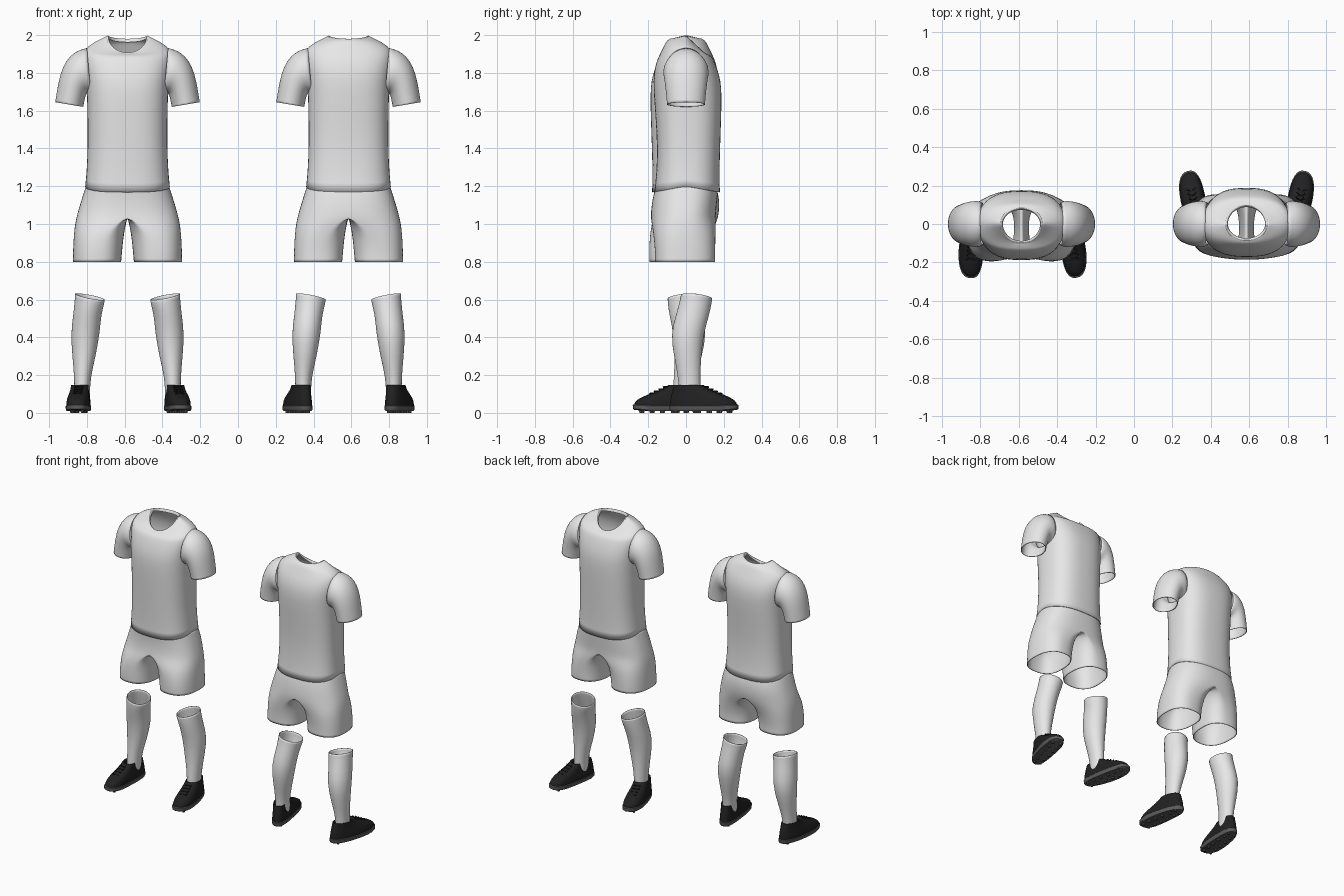
import bpy, bmesh, math
from mathutils import Matrix, Vector

if "Cube" in bpy.data.objects:
    bpy.data.objects.remove(bpy.data.objects["Cube"])


def material(name, rgb):
    m = bpy.data.materials.new(name)
    m.diffuse_color = (*rgb, 1)
    m.use_nodes = True
    m.node_tree.nodes["Principled BSDF"].inputs["Base Color"].default_value = m.diffuse_color
    return m


FABRIC = material("light fabric", (0.8, 0.8, 0.8))
BLACK = material("black upper", (0.015, 0.015, 0.015))
SOLE = material("dark grey sole", (0.11, 0.11, 0.11))
N = 36


def spow(v, e):
    return math.copysign(abs(v) ** e, v)


def oval(z, hx, yf, yb, n=2.0, dipf=0.0, dipb=0.0, count=N):
    """Superellipse ring with separate front and back depth; dips lower it at front and back."""
    pts = []
    for i in range(count):
        a = 2 * math.pi * i / count
        c, s = spow(math.cos(a), 2 / n), spow(math.sin(a), 2 / n)
        y = s * yb if s > 0 else -s * yf
        pts.append(Vector((hx * c, y, z - (dipb * s if s > 0 else -dipf * s))))
    return pts


def finish(name, bm, mat, place, thick=0.0, sub=0):
    bmesh.ops.recalc_face_normals(bm, faces=bm.faces)
    me = bpy.data.meshes.new(name)
    bm.to_mesh(me)
    bm.free()
    me.materials.append(mat)
    ob = bpy.data.objects.new(name, me)
    bpy.context.collection.objects.link(ob)
    ob.matrix_world = place
    bpy.ops.object.select_all(action='DESELECT')
    ob.select_set(True)
    bpy.context.view_layer.objects.active = ob
    if sub:
        for p in me.polygons:
            p.use_smooth = True
        ob.modifiers.new("smooth", 'SUBSURF').levels = sub
        ob.modifiers["smooth"].render_levels = sub
    else:
        bpy.ops.object.shade_smooth_by_angle(angle=math.radians(40))
    if thick:
        m = ob.modifiers.new("cloth", 'SOLIDIFY')
        m.thickness, m.offset = thick, -1
    return ob


def loft(rings, cap_start=False, cap_end=False):
    bm = bmesh.new()
    vs = [[bm.verts.new(p) for p in r] for r in rings]
    k = len(rings[0])
    for a, b in zip(vs, vs[1:]):
        for i in range(k):
            j = (i + 1) % k
            bm.faces.new((a[i], a[j], b[j], b[i]))
    if cap_start:
        bm.faces.new(vs[0])
    if cap_end:
        bm.faces.new(vs[-1])
    return bm


def shirt(place):
    # body: z, half width, front, back, squareness, front dip, back dip
    body = [
        (1.200, .225, -.180, .168, 2.6, .032, .030),
        (1.270, .217, -.177, .157, 2.6, .01, .01),
        (1.400, .211, -.181, .152, 2.6),
        (1.550, .212, -.186, .160, 2.6),
        (1.680, .214, -.190, .170, 2.6),
        (1.760, .220, -.184, .173, 2.6),
        (1.820, .228, -.166, .167, 2.6),
        (1.870, .234, -.148, .153, 2.5),
        (1.910, .234, -.133, .133, 2.4, .020),
        (1.940, .212, -.121, .118, 2.3, .045),
        (1.965, .172, -.112, .106, 2.2, .065),
        (1.985, .134, -.104, .095, 2.0, .083, .010),
        (1.999, .106, -.097, .084, 2.0, .093, .020)]
    finish("shirt_body", loft([oval(*r) for r in body]), FABRIC, place, .005, 1)
    # collar band turned to the inside of the neck
    collar = [(1.990, .116, -.103, .091, 2, .087, .016),
              (2.001, .107, -.098, .086, 2, .092, .019),
              (2.000, .101, -.092, .079, 2, .095, .020),
              (1.982, .097, -.088, .074, 2, .093, .020)]
    finish("collar", loft([oval(*r) for r in collar]), FABRIC, place, 0, 1)
    # sleeves: top point x z, underside point x z, half depth
    sections = [(.215, 1.932, .192, 1.68, .112), (.255, 1.922, .203, 1.69, .122),
                (.302, 1.895, .216, 1.69, .118), (.345, 1.832, .222, 1.68, .113),
                (.366, 1.750, .226, 1.66, .107), (.379, 1.670, .232, 1.633, .102),
                (.383, 1.645, .234, 1.620, .101)]
    for side, label in ((-1, "left"), (1, "right")):
        rings = []
        for tx, tz, bx, bz, hy in sections:
            ring = []
            for i in range(N):
                a = 2 * math.pi * i / N
                c = math.cos(a)
                ring.append(Vector((side * ((tx + bx) / 2 + (tx - bx) / 2 * c),
                                    hy * math.sin(a), (tz + bz) / 2 + (tz - bz) / 2 * c)))
            rings.append(ring)
        finish(label + "_sleeve", loft(rings), FABRIC, place, .005, 1)


def shorts(place, shear):
    # one half: z, seam x, outer width, inner width, front, back; mirrored at x = 0
    rows = [(1.205, 0, .219, 0, -.172, .157), (1.16, 0, .234, 0, -.168, .172),
            (1.10, 0, .253, 0, -.165, .180), (1.04, 0, .270, 0, -.167, .178),
            (1.00, .060, .218, .052, -.172, .166), (.95, .125, .159, .106, -.178, .152),
            (.87, .153, .135, .126, -.180, .140), (.83, .157, .132, .126, -.180, .139),
            (.80, .160, .130, .127, -.179, .139)]
    h = N // 2
    rings = []
    for z, cx, ax, bx, yf, yb in rows:
        ring = []
        for i in range(2 * h):
            a = math.pi * i / h - math.pi / 2
            n = 2.45
            c, s = spow(math.cos(a), 2 / n), spow(math.sin(a), 2 / n)
            if abs(c) < 1e-5:
                c = 0
            y = s * yb if s > 0 else -s * yf
            ring.append(Vector((cx + c * (ax if c > 0 else bx),
                                y + shear * max(0, min(1, (1.12 - z) / .2)), z)))
        rings.append(ring)
    bm = loft(rings)
    inner = [f for f in bm.faces if all(abs(v.co.x) < 1e-4 for v in f.verts)]
    bmesh.ops.delete(bm, geom=inner, context='FACES')
    dup = bmesh.ops.duplicate(bm, geom=bm.verts[:] + bm.edges[:] + bm.faces[:])["geom"]
    for v in dup:
        if isinstance(v, bmesh.types.BMVert):
            v.co.x *= -1
    bmesh.ops.remove_doubles(bm, verts=bm.verts, dist=1e-4)
    finish("shorts", bm, FABRIC, place, .005, 1)


def leg(place, side, label, turn, lean):
    # sock: z, centre x, centre y, half width, half depth
    rows = [(.615, .199, -.035, .079, .083), (.59, .201, -.033, .078, .084),
            (.52, .213, -.018, .074, .088), (.42, .224, .008, .077, .088),
            (.30, .230, .002, .062, .072), (.20, .238, -.010, .045, .060),
            (.13, .240, -.015, .042, .058), (.07, .240, -.015, .040, .055)]
    rings = []
    for k, (z, cx, cy, rx, ry) in enumerate(rows):
        tilt = .019 if k < 2 else 0
        ring = []
        for p in oval(z, rx, -ry, ry, count=28):
            dz = tilt * (p.x / rx * .8 + p.y / ry * .5)
            ring.append(Vector((side * (cx + p.x), cy + p.y + lean * z / .6, z + dz)))
        rings.append(ring)
    finish(label + "_sock", loft(rings), FABRIC, place, .004, 1)

    # shoe, turned outwards around the ankle
    foot = place @ Matrix.Translation((side * .243, -.012, 0)) @ \
        Matrix.Rotation(side * math.radians(turn), 4, 'Z')

    def outline(z, heel, toe, hw, n=2.5):
        mid, half = (heel + toe) / 2, (heel - toe) / 2
        pts = oval(z, hw, -half, half, n)
        for p in pts:
            t = p.y / half
            p.x *= 1 - .12 * t
            p.x += side * .008 * (1 - t * t)
            p.y += mid
            p.z += .012 * max(0, -t - .55) if z < .06 else 0
        return pts
    upper = [(.025, .098, -.264, .060), (.045, .099, -.264, .061), (.065, .097, -.254, .060),
             (.085, .094, -.222, .056), (.105, .089, -.168, .051), (.125, .083, -.118, .047),
             (.142, .078, -.088, .046), (.152, .074, -.078, .045), (.135, .062, -.066, .036)]
    finish(label + "_shoe_upper", loft([outline(*r) for r in upper]), BLACK, foot, 0, 1)
    sole = [(.010, .096, -.262, .058), (.016, .101, -.270, .063),
            (.036, .102, -.271, .064), (.040, .098, -.265, .060)]
    finish(label + "_shoe_sole", loft([outline(*r) for r in sole], True, True), SOLE, foot)

    # small studs under the sole
    bm = bmesh.new()
    for y in (-.225, -.17, -.115, -.055, .01, .06):
        w = .028 if y < .0 else .022
        for x in (-w, w):
            bmesh.ops.create_cone(bm, cap_ends=True, segments=8, radius1=.008, radius2=.011,
                                  depth=.016, matrix=Matrix.Translation((x + side * .004, y, .008)))
    finish(label + "_shoe_studs", bm, SOLE, foot)

    # laces crossing the tongue
    bm = bmesh.new()
    for k in range(4):
        y, z = -.098 - .024 * k, .137 - .0115 * k
        for s in (-1, 1):
            m = Matrix.Translation((side * .006, y, z)) @ Matrix.Rotation(s * .35, 4, 'Z') @ \
                Matrix.Rotation(.45, 4, 'X') @ Matrix.Diagonal((.048, .007, .007, 1))
            bmesh.ops.create_cube(bm, size=1, matrix=m)
    finish(label + "_laces", bm, BLACK, foot)


# two kits: one facing the front, one facing the back
KITS = [(0, (5, 9), -.015, .02), (math.pi, (13, 13), .025, -.02)]
for spin, turns, shear, lean in KITS:
    place = Matrix.Rotation(spin, 4, 'Z') @ Matrix.Translation((-.585, 0, 0))
    shirt(place)
    shorts(place, shear)
    leg(place, -1, "left", turns[0], lean)
    leg(place, 1, "right", turns[1], lean)
